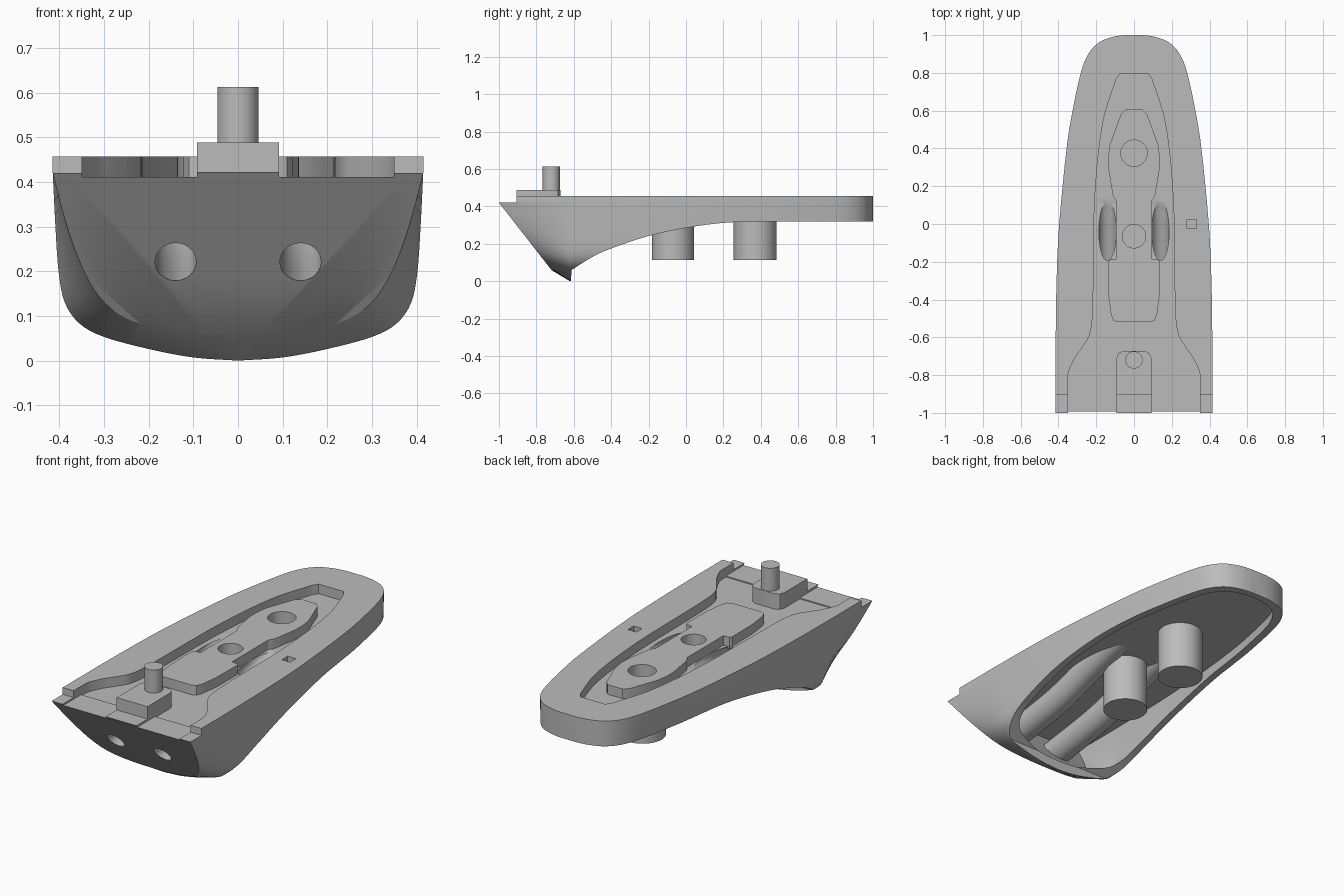
import bpy, bmesh, math
from mathutils import Vector

if "Cube" in bpy.data.objects:
    bpy.data.objects.remove(bpy.data.objects["Cube"])

grey = bpy.data.materials.new("light grey")
grey.use_nodes = True
COLOUR = (0.5, 0.5, 0.5, 1)
grey.diffuse_color = COLOUR
grey.node_tree.nodes["Principled BSDF"].inputs["Base Color"].default_value = COLOUR


def finish(name, bm):
    bmesh.ops.triangulate(bm, faces=bm.faces)
    bmesh.ops.recalc_face_normals(bm, faces=bm.faces)
    mesh = bpy.data.meshes.new(name)
    bm.to_mesh(mesh)
    bm.free()
    mesh.materials.append(grey)
    ob = bpy.data.objects.new(name, mesh)
    bpy.context.collection.objects.link(ob)
    return ob


def spline(pts, n=4):
    """Smooth curve through the given points."""
    p = [Vector(q) for q in pts]
    p = [2 * p[0] - p[1]] + p + [2 * p[-1] - p[-2]]
    out = []
    for a, b, c, d in zip(p, p[1:], p[2:], p[3:]):
        for i in range(n):
            t = i / n
            out.append(0.5 * (2 * b + (c - a) * t + (2 * a - 5 * b + 4 * c - d) * t * t
                              + (3 * b - a - 3 * c + d) * t ** 3))
    return out + [p[-2]]


def mirrored(half):
    """Close a half outline by mirroring it over x = 0."""
    return list(half) + [Vector((-p[0], p[1])) for p in reversed(half) if p[0] > 1e-6]


def loft(name, rings):
    bm = bmesh.new()
    loops = [[bm.verts.new(co) for co in ring] for ring in rings]
    for a, b in zip(loops, loops[1:]):
        for i in range(len(a)):
            j = (i + 1) % len(a)
            bm.faces.new((a[i], a[j], b[j], b[i]))
    bm.faces.new(loops[0])
    bm.faces.new(loops[-1])
    return finish(name, bm)


def plan(name, outline, low, high):
    return loft(name, [[(p[0], p[1], z) for p in outline] for z in (low, high)])


def side(name, outline, half):
    return loft(name, [[(x, p[0], p[1]) for p in outline] for x in (-half, half)])


def box(name, x0, x1, y0, y1, z0, z1):
    return plan(name, [(x0, y0), (x1, y0), (x1, y1), (x0, y1)], z0, z1)


def post(name, y, r, low, high):
    ring = [(r * math.cos(a), y + r * math.sin(a))
            for a in (math.tau * i / 48 for i in range(48))]
    return plan(name, ring, low, high)


def carve(ob, cutters, operation='DIFFERENCE'):
    for cutter in cutters:
        mod = ob.modifiers.new("carve", 'BOOLEAN')
        mod.operation, mod.solver, mod.object = operation, 'EXACT', cutter
    graph = bpy.context.evaluated_depsgraph_get()
    mesh = bpy.data.meshes.new_from_object(ob.evaluated_get(graph))
    ob.modifiers.clear()
    ob.data = mesh


# Hull shape: full section, transom edge (same point count) and plan width
TOP, WIDE = 0.457, 0.415
section = [(WIDE, TOP)] + spline([(WIDE, .42), (.409, .3), (.402, .2), (.388, .13), (.355, .083),
                                  (.3, .053), (.2, .026), (.1, .007), (0, 0)])
transom = [(WIDE, TOP)] + spline([(WIDE, .42), (.389, .32), (.358, .23), (.323, .16), (.285, .117),
                                  (.24, .09), (.18, .073), (.1, .062), (0, .058)])
widths = spline([(-.62, WIDE), (-.3, .41), (0, .396), (.4, .357), (.6, .325), (.8, .282),
                 (.9, .242), (.96, .187), (.99, .115), (1, .05)])


def hull_rings(inset, floor, ceiling, aft_shift, length):
    lift = lambda z: floor + z * (ceiling - floor) / TOP
    k = 1 - inset / WIDE
    rings = [[(x * k, -1 + (.42 - lift(z)) * .78 + aft_shift, lift(z))
              for x, z in mirrored(transom)]]
    for y, w in widths:
        k = max(w - inset, .02) / WIDE
        rings.append([(x * k, y * length if y > 0 else y, lift(z)) for x, z in mirrored(section)])
    return rings


hull = loft("hull", hull_rings(0, 0, TOP, 0, 1))
cavity = loft("cavity_cutter", hull_rings(.04, .05, .37, .06, .965))
sheer = spline([(-.612, .06), (-.5, .13), (-.4, .175), (-.2, .242), (0, .285), (.2, .312), (.4, .32)])
under = side("underside_cutter", [(-.625, -.2)] + sheer + [(1.2, .32), (1.2, -.2)], .6)
stern_step = box("stern_step_cutter", -.6, .6, -1.2, -.905, .42, .7)
stern_notch = box("stern_notch_cutter", -.35, .35, -1.2, -.835, .411, .7)

# Long flared recess in the deck
recess_half = spline([(.35, -.8), (.34, -.765), (.31, -.705), (.265, -.64), (.23, -.57), (.217, -.42),
                      (.212, 0), (.203, .2), (.185, .4), (.155, .58), (.095, .765)])
recess = plan("recess_cutter", mirrored([(.35, -.84)] + recess_half + [(.075, .797)]), .405, .7)
socket = box("square_socket_cutter", .28, .33, -.025, .025, .42, .7)

# Twin sloping line guides running from the transom up to the deck
path = spline([(-1.1, .2), (-.845, .221), (-.45, .281), (-.2, .357), (-.02, .41), (.145, .458), (.35, .515)])


def guide(name, x, r, last):
    return loft(name, [[(x + r * math.cos(a), y, z + r * math.sin(a))
                        for a in (math.tau * i / 32 for i in range(32))]
                       for y, z in path if y <= last])


bores = [guide("bore_cutter", s * .14, .046, .15) for s in (-1, 1)]
tubes = [guide(n, s * .14, .072, .4) for n, s in (("right_line_tube", -1), ("left_line_tube", 1))]
wells = [post("well_cutter", -.065, .062, .14, .7), post("well_cutter", .375, .07, .14, .7)]
tube_limit = side("tube_limit", [(-.963, .39), (.6, .39), (.6, 0), (-.659, 0)], .5)

carve(hull, [under, cavity, stern_step, stern_notch, recess, socket] + bores + wells)
for tube, bore in zip(tubes, bores):
    carve(tube, [tube_limit], 'INTERSECT')
    carve(tube, [bore])

# Hollow posts below the deck
posts = [post("front_post", -.07, .113, .113, .395), post("back_post", .37, .115, .113, .395)]
carve(posts[0], [wells[0]] + bores)
carve(posts[1], [wells[1]])

# Raised island inside the recess
island = plan("deck_island", mirrored([(.085, -.52), (.11, -.51), (.122, -.48), (.135, -.38), (.137, -.2),
                                       (.128, -.188), (.094, -.185), (.094, .125), (.112, .15), (.135, .29),
                                       (.137, .35), (.128, .42), (.07, .58), (.045, .605)]), .395, TOP)
carve(island, wells)

# Stern block with peg
block = plan("peg_block", mirrored([(.092, -.905), (.092, -.71), (.083, -.685), (.058, -.672)]), .395, .489)
foot = side("block_foot", [(-1, .422), (-.9, .422), (-.9, .39), (-.975, .39)], .092)
peg = post("peg", -.72, .046, .48, .613)

# Remove the helper shapes and shade the parts
for helper in [cavity, under, stern_step, stern_notch, recess, socket, tube_limit] + bores + wells:
    bpy.data.objects.remove(helper)
bpy.ops.object.select_all(action='DESELECT')
for ob in [hull, island, block, foot, peg] + posts + tubes:
    ob.select_set(True)
    bpy.context.view_layer.objects.active = ob
bpy.ops.object.shade_smooth_by_angle(angle=math.radians(30))
